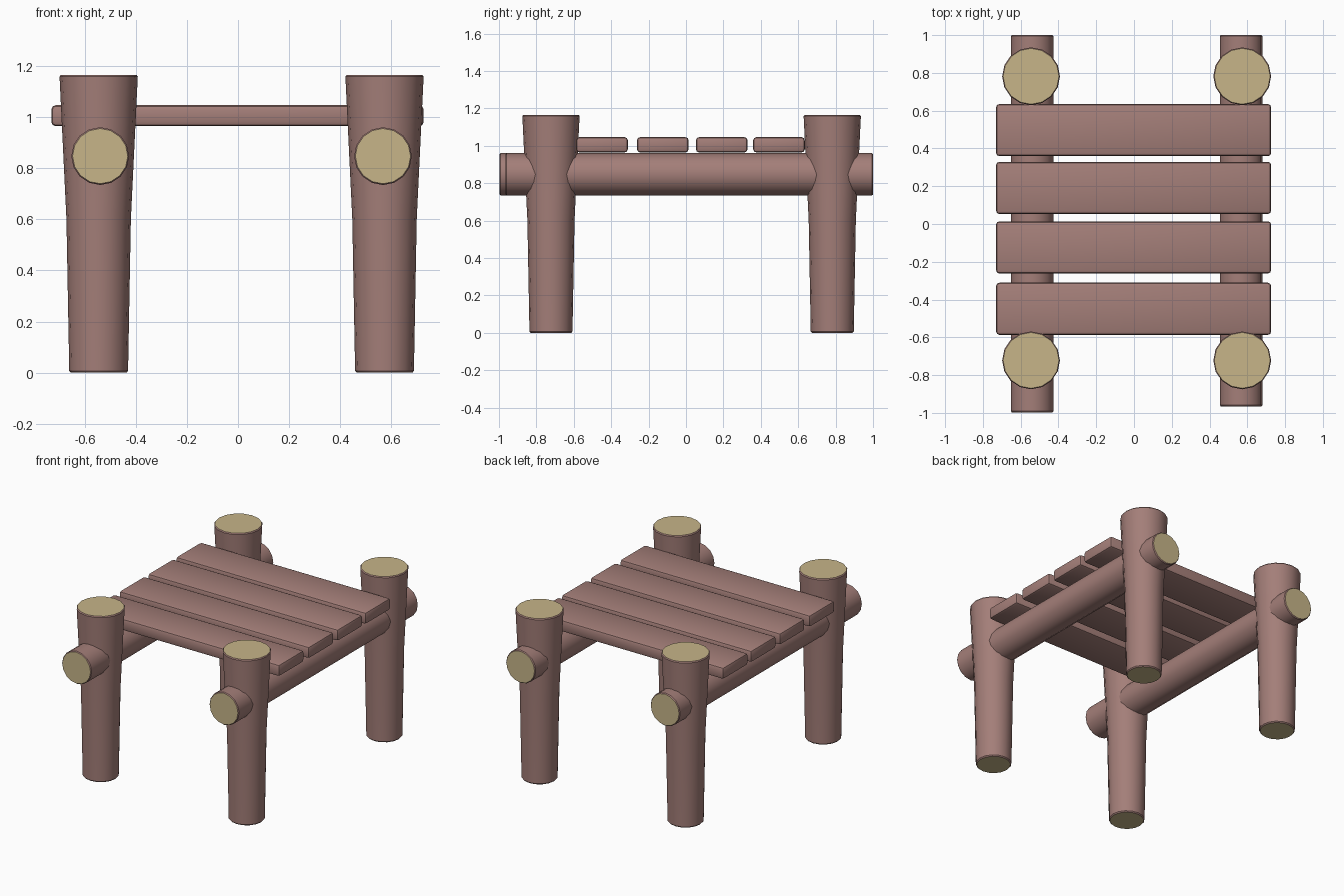
import bpy, bmesh, math

if "Cube" in bpy.data.objects:
    bpy.data.objects.remove(bpy.data.objects["Cube"])


def material(name, color):
    m = bpy.data.materials.new(name)
    m.diffuse_color = color
    m.use_nodes = True
    m.node_tree.nodes["Principled BSDF"].inputs["Base Color"].default_value = m.diffuse_color
    return m


BARK = material("bark", (0.37, 0.21, 0.19, 1))
CUT = material("cut_wood", (0.57, 0.46, 0.25, 1))


def finish(name, bm, mats):
    bmesh.ops.recalc_face_normals(bm, faces=bm.faces[:])
    me = bpy.data.meshes.new(name)
    bm.to_mesh(me)
    bm.free()
    for m in mats:
        me.materials.append(m)
    ob = bpy.data.objects.new(name, me)
    bpy.context.collection.objects.link(ob)
    bpy.context.view_layer.objects.active = ob
    ob.select_set(True)
    bpy.ops.object.shade_smooth_by_angle(angle=math.radians(35))
    ob.select_set(False)
    return ob


def log(name, profile, location, rotation=(0, 0, 0), sides=16):
    """Round log from (radius, height) pairs, with pale cut ends."""
    bm = bmesh.new()
    rings = []
    for r, z in profile:
        rings.append([bm.verts.new((r * math.cos(2 * math.pi * i / sides),
                                    r * math.sin(2 * math.pi * i / sides), z))
                      for i in range(sides)])
    for a, b in zip(rings, rings[1:]):
        for i in range(sides):
            j = (i + 1) % sides
            bm.faces.new((a[i], a[j], b[j], b[i]))
    for ring in (rings[0], rings[-1]):
        bm.faces.new(ring).material_index = 1
    ob = finish(name, bm, (BARK, CUT))
    ob.location = location
    ob.rotation_euler = rotation
    return ob


# Four tapered posts, widening towards the top
POST = [(0.109, 0), (0.115, 0.007), (0.126, 0.6), (0.153, 1.158), (0.148, 1.165)]
for side, x in (("left", -0.545), ("right", 0.573)):
    for end, y in (("front", -0.722), ("back", 0.782)):
        log(f"{end}_{side}_post", POST, (x, y, 0))

# Two horizontal rails running front to back through the posts
for side, x, y0 in (("left", -0.539, -0.997), ("right", 0.567, -0.965)):
    length = 1.0 - y0
    rail = [(0.108, 0), (0.113, 0.006), (0.113, length - 0.006), (0.108, length)]
    log(f"{side}_rail", rail, (x, y0, 0.847), (-math.pi / 2, 0, 0))

# Four rounded seat planks across the rails
for n, y in enumerate((-0.449, -0.124, 0.191, 0.497)):
    bm = bmesh.new()
    bmesh.ops.create_cube(bm, size=1)
    bmesh.ops.scale(bm, vec=(1.456, 0.276, 0.082), verts=bm.verts)
    bmesh.ops.bevel(bm, geom=bm.edges[:], offset=0.017, segments=2,
                    profile=0.5, affect='EDGES')
    plank = finish(f"seat_plank_{n + 1}", bm, (BARK,))
    plank.location = (-0.002, y, 1.005)
